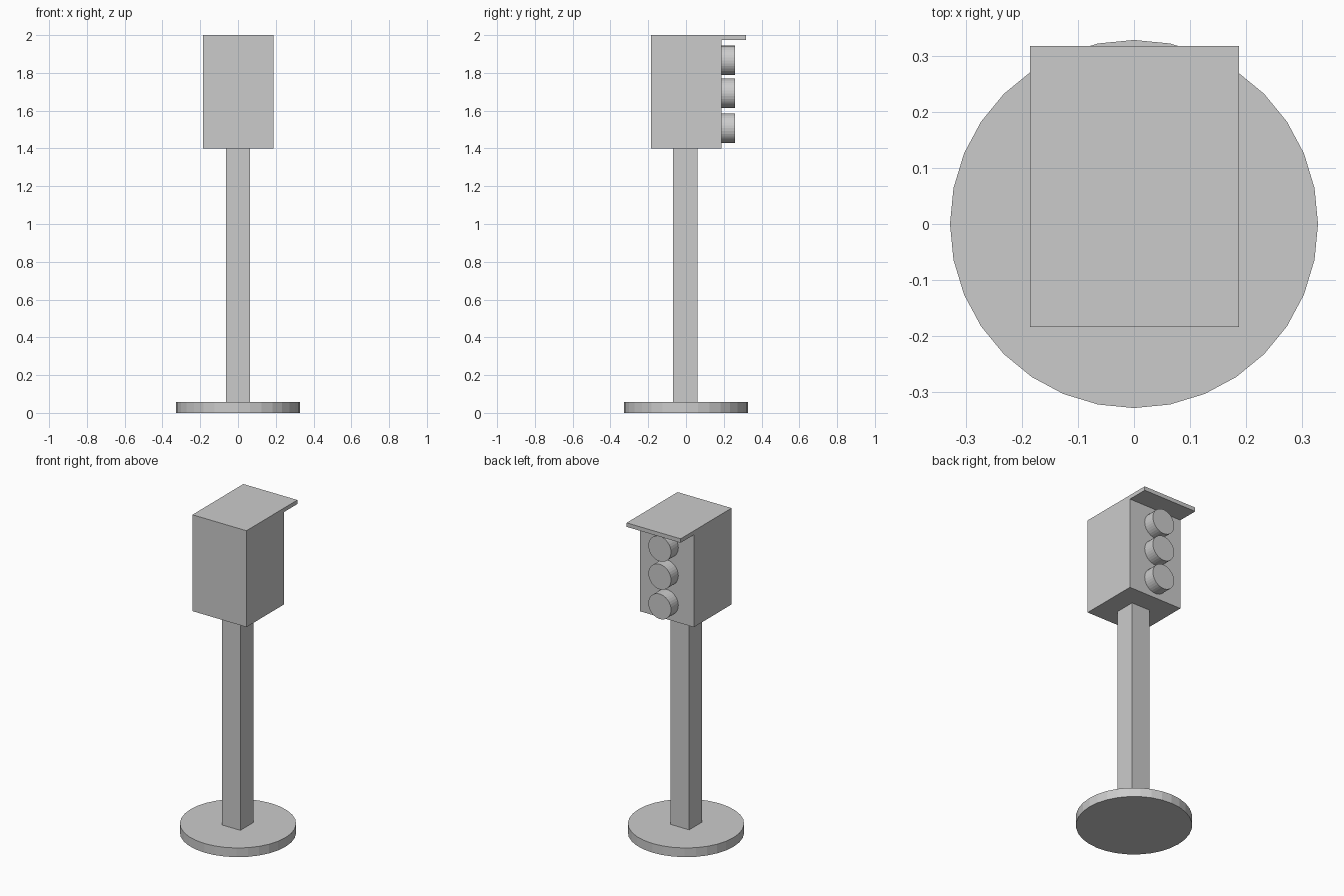
import bpy, bmesh, math
from mathutils import Matrix

if "Cube" in bpy.data.objects:
    bpy.data.objects.remove(bpy.data.objects["Cube"])

grey = bpy.data.materials.new("plain_grey")
grey.diffuse_color = (0.6, 0.6, 0.6, 1)
grey.use_nodes = True
grey.node_tree.nodes["Principled BSDF"].inputs["Base Color"].default_value = grey.diffuse_color


def finish(name, bm):
    bmesh.ops.recalc_face_normals(bm, faces=bm.faces)
    mesh = bpy.data.meshes.new(name)
    bm.to_mesh(mesh)
    bm.free()
    mesh.materials.append(grey)
    obj = bpy.data.objects.new(name, mesh)
    bpy.context.collection.objects.link(obj)
    return obj


def prism(name, profile, x0, x1):
    """Extrude a (y, z) outline along x."""
    bm = bmesh.new()
    face = bm.faces.new([bm.verts.new((x0, y, z)) for y, z in profile])
    ext = bmesh.ops.extrude_face_region(bm, geom=[face])["geom"]
    moved = [v for v in ext if isinstance(v, bmesh.types.BMVert)]
    bmesh.ops.translate(bm, verts=moved, vec=(x1 - x0, 0, 0))
    return finish(name, bm)


def disc(name, radius, depth, centre, tilt=0.0, sides=32):
    bm = bmesh.new()
    matrix = Matrix.Translation(centre) @ Matrix.Rotation(tilt, 4, "X")
    bmesh.ops.create_cone(bm, cap_ends=True, segments=sides, radius1=radius,
                          radius2=radius, depth=depth, matrix=matrix)
    return finish(name, bm)


# Round foot
disc("base", 0.328, 0.057, (0, 0, 0.0285))

# Square post between foot and housing
prism("post", [(-0.068, 0.057), (0.06, 0.057), (0.06, 1.4), (-0.068, 1.4)],
      -0.064, 0.064)

# Signal housing with the visor drawn out of its top edge
prism("housing", [(-0.184, 1.4), (0.187, 1.4), (0.187, 1.975),
                  (0.317, 1.975), (0.317, 2.0), (-0.184, 2.0)],
      -0.185, 0.187)

# Three round lamps on the back face
for label, z in (("top", 1.866), ("middle", 1.692), ("bottom", 1.507)):
    disc(label + "_lamp", 0.078, 0.073, (0, 0.2225, z), math.radians(90))
